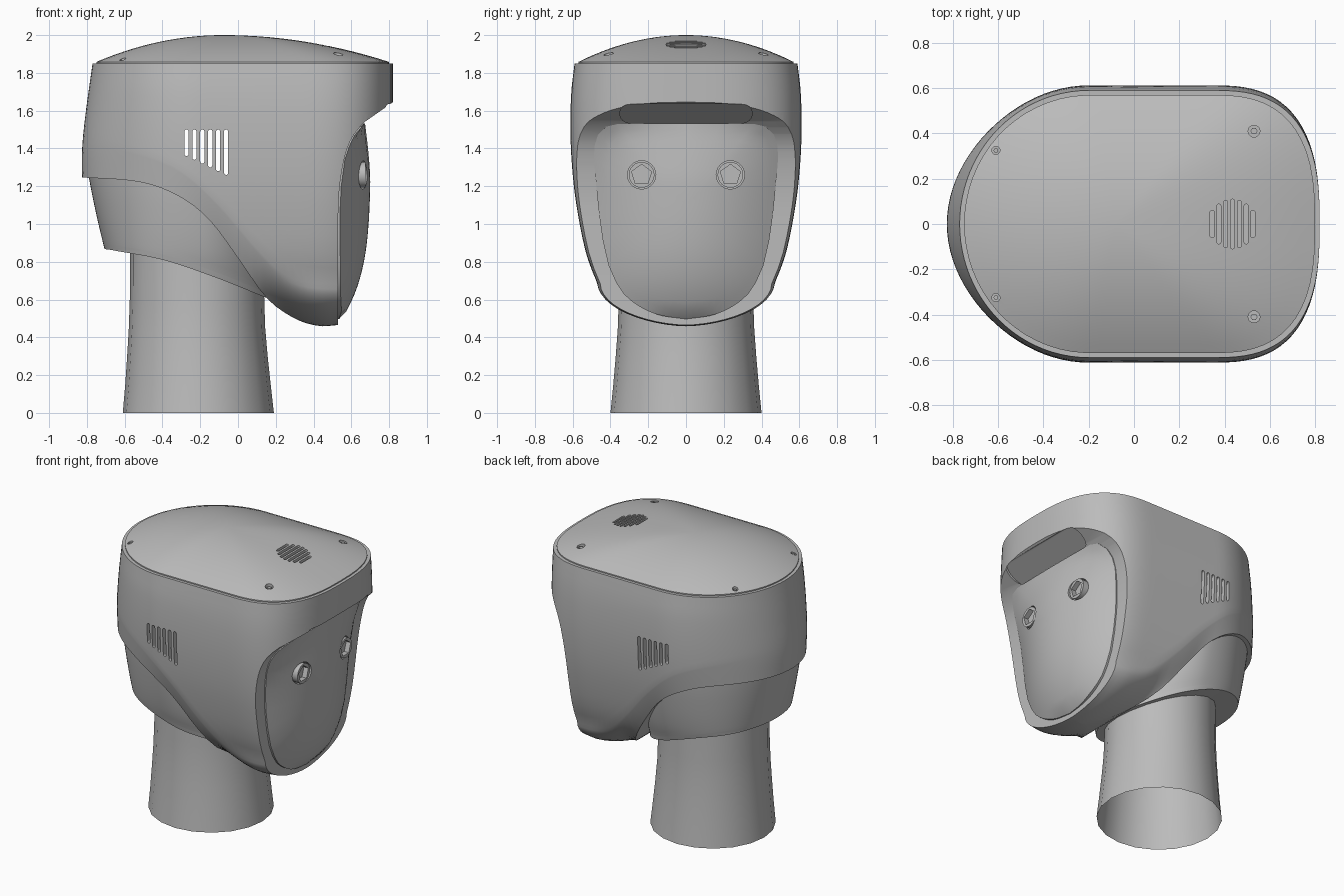
import bpy, bmesh, math
from mathutils import Vector

if "Cube" in bpy.data.objects:
    bpy.data.objects.remove(bpy.data.objects["Cube"])

grey = bpy.data.materials.new("plain grey")
grey.use_nodes = True
grey.diffuse_color = (0.5, 0.5, 0.5, 1)
grey.node_tree.nodes["Principled BSDF"].inputs["Base Color"].default_value = (0.5, 0.5, 0.5, 1)


def curve(points):
    """Smooth function through sorted (input, output) points."""
    n = len(points)
    slope = []
    for i in range(n):
        a, b = points[max(i - 1, 0)], points[min(i + 1, n - 1)]
        slope.append((b[1] - a[1]) / (b[0] - a[0]))

    def f(v):
        v = min(max(v, points[0][0]), points[-1][0])
        i = max(k for k in range(n - 1) if points[k][0] <= v)
        (x0, y0), (x1, y1) = points[i], points[i + 1]
        h = x1 - x0
        t = (v - x0) / h
        s = t * t * (3 - 2 * t)
        return (y0 + (y1 - y0) * s + h * slope[i] * t * (1 - t) ** 2
                - h * slope[i + 1] * t * t * (1 - t))
    return f


def smooth(ob):
    bpy.ops.object.select_all(action='DESELECT')
    ob.select_set(True)
    bpy.context.view_layer.objects.active = ob
    bpy.ops.object.shade_smooth_by_angle(angle=math.radians(30))


def finish(name, bm):
    bmesh.ops.remove_doubles(bm, verts=bm.verts, dist=0.0005)
    bmesh.ops.recalc_face_normals(bm, faces=bm.faces)
    mesh = bpy.data.meshes.new(name)
    bm.to_mesh(mesh)
    bm.free()
    ob = bpy.data.objects.new(name, mesh)
    bpy.context.collection.objects.link(ob)
    mesh.materials.append(grey)
    smooth(ob)
    return ob


def prism(bm, outline, axis, lo, hi, tilt=0.0):
    """Extrude a 2D outline along one axis; tilt slants the low end."""
    place = {'x': lambda a, b, d: (d, a, b), 'y': lambda a, b, d: (a, d, b),
             'z': lambda a, b, d: (a, b, d)}[axis]
    ends = [[bm.verts.new(place(a, b, lo + tilt * b)) for a, b in outline],
            [bm.verts.new(place(a, b, hi)) for a, b in outline]]
    bm.faces.new(ends[0])
    bm.faces.new(ends[1])
    for i in range(len(outline)):
        j = i - 1
        bm.faces.new((ends[0][j], ends[0][i], ends[1][i], ends[1][j]))


def disc(a, b, r, n=20, turn=0.0):
    return [(a + r * math.cos(turn + math.tau * i / n), b + r * math.sin(turn + math.tau * i / n))
            for i in range(n)]


def slot(a, b, ha, hb, n=6):
    """Stadium outline with half sizes ha and hb."""
    r = min(ha, hb)
    pts = []
    for k, (sa, sb) in enumerate(((1, 1), (-1, 1), (-1, -1), (1, -1))):
        for i in range(n + 1):
            t = (k + i / n) * math.pi / 2
            p = (a + sa * (ha - r) + r * math.cos(t), b + sb * (hb - r) + r * math.sin(t))
            if not pts or math.dist(p, pts[-1]) > 1e-5:
                pts.append(p)
    if math.dist(pts[0], pts[-1]) < 1e-5:
        pts.pop()
    return pts


def cut(ob, prisms):
    bm = bmesh.new()
    for p in prisms:
        prism(bm, *p)
    tool = finish("cutter", bm)
    tool.hide_render = True
    mod = ob.modifiers.new("cut", 'BOOLEAN')
    mod.object, mod.operation, mod.solver = tool, 'DIFFERENCE', 'EXACT'
    # put the cut first, ahead of the smoothing
    bpy.context.view_layer.objects.active = ob
    bpy.ops.object.modifier_move_to_index(modifier="cut", index=0)
    bpy.ops.object.modifier_apply(modifier="cut")
    bpy.data.objects.remove(tool)
    smooth(ob)


# Plan outline and head width
def plan(x):
    if x > 0.35:
        return max(0, 1 - ((x - 0.35) / 0.47) ** 2.7) ** (1 / 2.7)
    if x < -0.2:
        return math.sqrt(max(0, 1 - ((x + 0.2) / 0.57) ** 2))
    return 1.0


def plan_collar(x):
    return plan(x) if x < -0.2 else math.sqrt(max(0, 1 - ((x + 0.2) / 0.39) ** 2))


width = curve([(0.6, 0.42), (0.7, 0.475), (0.85, 0.53), (1.1, 0.58), (1.3, 0.603),
               (1.5, 0.612), (1.7, 0.607), (1.85, 0.59)])


def loft(name, x0, x1, outline, top, crease, bottom, tuck, bulge, slim=0.0, n=56):
    """Wall from the top to the crease line, then tucked under to the bottom line."""
    bm = bmesh.new()
    columns = []
    for i in range(n + 1):
        x = (x0 + x1) / 2 - (x1 - x0) / 2 * math.cos(math.pi * i / n)
        zc, zb, f, g = crease(x), bottom(x), outline(x), tuck(x)
        section = [(f * (width(z) - slim), z) for z in
                   (top + (zc - top) * k / 14 for k in range(15))]
        yc = section[-1][0]
        for k in range(1, 13):
            # flat bevel at the back, turning into a round chin
            u, a = k / 12, k / 12 * math.pi / 2
            turn = 1 - max(0, math.cos(a)) ** 1.15
            section.append((yc * (1 - g * (u + (turn - u) * g)),
                            zc - (zc - zb) * (u + (math.sin(a) - u) * g)))
        back = max(0, (-0.2 - x) / 0.57) ** 3
        columns.append([[bm.verts.new((x - bulge(z) * back, s * y, z)) for y, z in section]
                        for s in (1, -1)])
    for a, b in zip(columns, columns[1:]):
        for s in (0, 1):
            for k in range(len(a[s]) - 1):
                bm.faces.new((a[s][k], a[s][k + 1], b[s][k + 1], b[s][k]))
        for k in (0, -1):
            bm.faces.new((a[0][k], a[1][k], b[1][k], b[0][k]))
    return finish(name, bm)


# Head shell with its swept lower edge
shell = loft("head_shell", -0.77, 0.82, plan, 1.85,
             curve([(-0.82, 1.45), (-0.5, 1.37), (-0.3, 1.28), (-0.1, 1.1), (0.1, 0.87),
                    (0.25, 0.73), (0.4, 0.69), (0.85, 0.68)]),
             curve([(-0.82, 1.25), (-0.5, 1.22), (-0.3, 1.14), (-0.15, 1.02), (0, 0.82),
                    (0.15, 0.61), (0.3, 0.5), (0.43, 0.46), (0.53, 0.465), (0.85, 0.47)]),
             curve([(-0.8, 0.03), (-0.3, 0.05), (-0.1, 0.09), (0.1, 0.22), (0.25, 0.65),
                    (0.4, 0.98), (0.5, 0.99), (0.9, 0.99)]),
             curve([(1.2, 0.055), (1.4, 0.055), (1.6, 0.035), (1.85, 0.0)]))

# Face opening swept out under the brim, light recess and side vents
sweep = curve([(0.3, 0.53), (1.0, 0.53), (1.185, 0.537), (1.343, 0.562), (1.45, 0.6),
               (1.534, 0.665), (1.592, 0.745), (1.645, 0.82)])
opening = [(sweep(z), z) for z in (0.3 + 1.345 * i / 40 for i in range(41))]
cut(shell, [(opening + [(1.1, 1.75), (1.1, 0.3)], 'y', -1, 1)])
cut(shell, [(slot(0, 1.585, 0.35, 0.05), 'x', -2.066, 1.0, 1.75)])
vents = []
for i in range(6):
    low = 1.36 - 0.02 * i
    vents.append((slot(-0.273 + 0.042 * i, (1.5 + low) / 2, 0.011, (1.5 - low) / 2), 'y', -1, 1))
cut(shell, vents)

# Collar under the back of the shell
edge = curve([(-0.8, 0.87), (-0.7, 0.86), (-0.4, 0.81), (-0.1, 0.71), (0.15, 0.61), (0.3, 0.56)])
loft("collar", -0.77, 0.19, plan_collar, 1.256, lambda x: edge(x) + 0.03, edge, lambda x: 0.02,
     curve([(0.86, -0.065), (1.05, -0.02), (1.25, 0.02), (1.4, 0.04)]), 0.045)

# Neck tube, open at the bottom
bm = bmesh.new()
rings = []
for z, r, cx in ((0, 0.4, -0.21), (0.15, 0.385, -0.212), (0.3, 0.372, -0.215),
                 (0.45, 0.361, -0.217), (0.6, 0.356, -0.217), (0.95, 0.355, -0.217)):
    rings.append([bm.verts.new((x, y, z)) for x, y in disc(cx, 0, r)])
for a, b in zip(rings, rings[1:]):
    for i in range(len(a)):
        bm.faces.new((a[i - 1], a[i], b[i], b[i - 1]))
finish("neck", bm)


def dome(name, outline, centre, place, steps=14):
    """Closed cap made of rings shrinking to the centre, backed by a flat face."""
    bm = bmesh.new()
    c = Vector(centre)
    rings = []
    for k in range(-1, steps):
        s = 1 - max(k, 0) / steps
        rings.append([bm.verts.new(place(*(c + (Vector(p) - c) * s), s, k < 0)) for p in outline])
    for a, b in zip(rings, rings[1:]):
        for i in range(len(outline)):
            bm.faces.new((a[i - 1], a[i], b[i], b[i - 1]))
    tip = bm.verts.new(place(*c, 0, False))
    for i in range(len(outline)):
        bm.faces.new((rings[-1][i - 1], rings[-1][i], tip))
    bm.faces.new(rings[0])
    return finish(name, bm)


# Domed lid with speaker slots and screw holes
half = []
for i in range(41):
    x = 0.025 - 0.795 * math.cos(math.pi * i / 40)
    half.append((0.025 + (x - 0.025) * 0.975, 0.57 * plan(x)))
lid = dome("lid", half + [(x, -y) for x, y in half[-2:0:-1]], (-0.08, 0),
           lambda x, y, s, base: (x, y, 1.84 if base else 1.858 + 0.142 * (1 - s * s)))
holes = [(slot(0.345 + 0.03 * i, 0, 0.009, 0.11 - 0.0055 * (i - 3) ** 2), 'z', 1.89, 2.2)
         for i in range(7)]
screws = [(x, s * y, r, z) for x, y, r, z in ((0.53, 0.41, 0.026, 1.892), (-0.61, 0.325, 0.018, 1.868))
          for s in (1, -1)]
holes += [(disc(x, y, r), 'z', z - 0.015, 2.2) for x, y, r, z in screws]
cut(lid, holes)
bm = bmesh.new()
for x, y, r, z in screws:
    prism(bm, disc(x, y, r * 0.6, 6), 'z', z - 0.025, z)
finish("lid_screws", bm)

# Bulging face plate, flatter towards its top edge
jaw = curve([(0, 0.497), (0.15, 0.52), (0.26, 0.572), (0.35, 0.655), (0.41, 0.78)])
right = [(0.041 * i, jaw(0.041 * i)) for i in range(11)]
right += [(0.44, 0.91), (0.46, 1.05), (0.475, 1.2), (0.487, 1.34), (0.485, 1.41), (0.467, 1.47),
          (0.425, 1.515), (0.36, 1.53), (0.18, 1.532), (0, 1.532)]
nose = curve([(0.5, 0.535), (0.54, 0.575), (0.7, 0.642), (0.9, 0.682), (1.2, 0.7),
              (1.35, 0.693), (1.54, 0.672)])
bend = curve([(0.5, 0.65), (0.8, 0.72), (1.0, 0.74), (1.2, 0.68), (1.34, 0.54), (1.41, 0.42),
              (1.47, 0.29), (1.54, 0.0)])
face = dome("face_plate", right + [(-y, z) for y, z in right[-2:0:-1]], (0, 1.1),
            lambda y, z, s, base: (0.45 if base else nose(z) - bend(z) * y * y, y, z))
cut(face, [(disc(s * 0.235, 1.26, 0.075, 24), 'x', 0.62, 1) for s in (1, -1)])

# Eye sockets with five-sided openings
for s, label in ((1, "left"), (-1, "right")):
    bm = bmesh.new()
    prism(bm, disc(s * 0.235, 1.26, 0.068, 24), 'x', 0.6, 0.675)
    eye = finish(label + "_eye", bm)
    cut(eye, [(disc(s * 0.235, 1.26, 0.056, 5, 0.3), 'x', 0.64, 1)])
